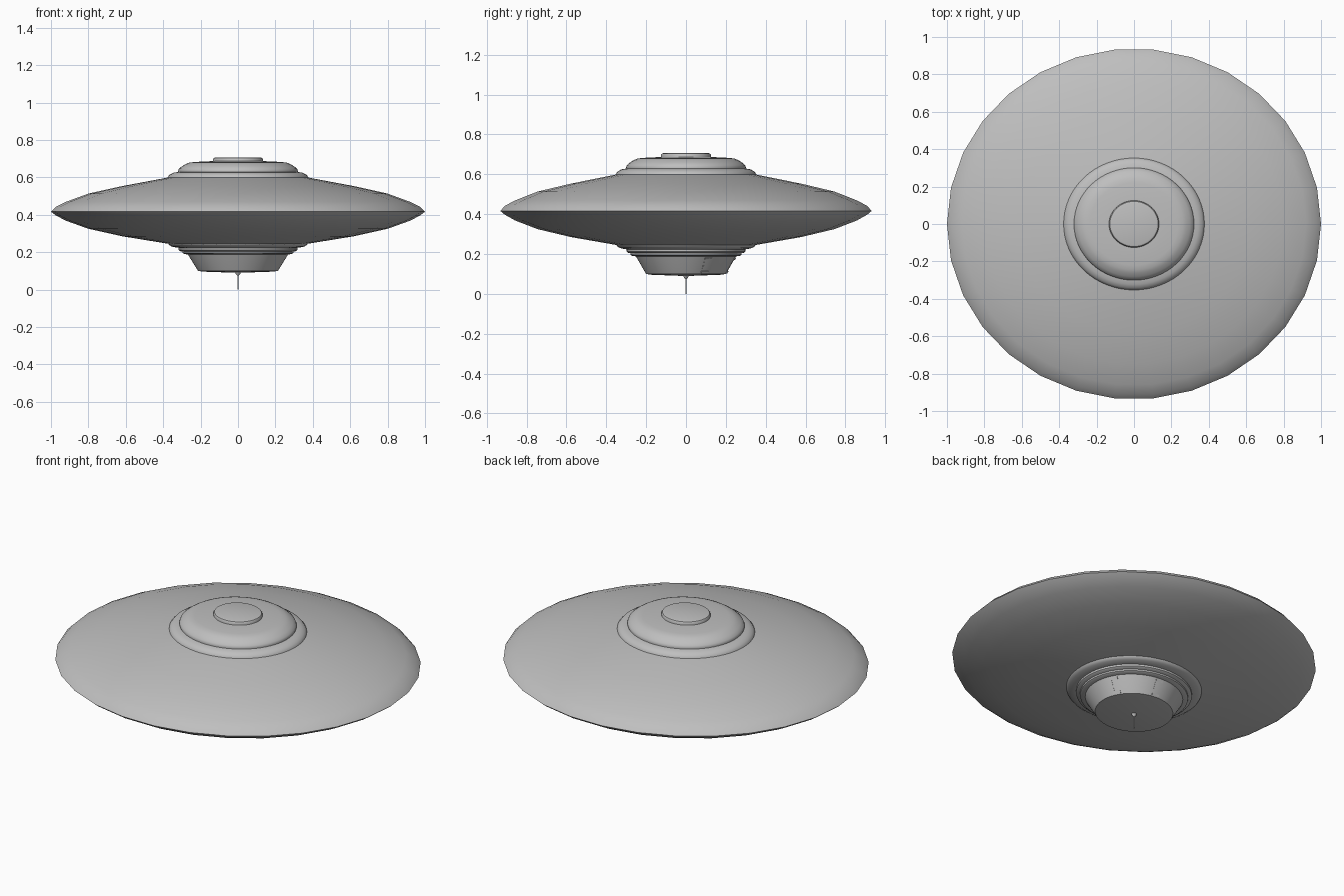
import bpy, bmesh, math
from mathutils import Matrix

if "Cube" in bpy.data.objects:
    bpy.data.objects.remove(bpy.data.objects["Cube"])

SQUASH = 0.937  # the whole craft is slightly narrower front to back

grey = bpy.data.materials.new("hull grey")
grey.diffuse_color = (0.52, 0.52, 0.52, 1)
grey.use_nodes = True
grey.node_tree.nodes["Principled BSDF"].inputs["Base Color"].default_value = grey.diffuse_color


def finish(name, bm, angle=35):
    bmesh.ops.scale(bm, vec=(1, SQUASH, 1), verts=bm.verts)
    bmesh.ops.recalc_face_normals(bm, faces=bm.faces)
    mesh = bpy.data.meshes.new(name)
    bm.to_mesh(mesh)
    bm.free()
    mesh.materials.append(grey)
    obj = bpy.data.objects.new(name, mesh)
    bpy.context.collection.objects.link(obj)
    bpy.ops.object.select_all(action='DESELECT')
    obj.select_set(True)
    bpy.context.view_layer.objects.active = obj
    bpy.ops.object.shade_smooth_by_angle(angle=math.radians(angle))
    return obj


def lathe(name, profile, sides, angle=35):
    """Spin (radius, height) points around z; open ends are capped."""
    bm = bmesh.new()
    rings = []
    for r, z in profile:
        rings.append([bm.verts.new((r * math.cos(2 * math.pi * i / sides),
                                    r * math.sin(2 * math.pi * i / sides), z))
                      for i in range(sides)])
    for a, b in zip(rings, rings[1:]):
        for i in range(sides):
            j = (i + 1) % sides
            bm.faces.new((a[i], a[j], b[j], b[i]))
    bm.faces.new(rings[0])
    bm.faces.new(rings[-1])
    return finish(name, bm, angle)


# Saucer hull, with a crisp rim
lathe("saucer_hull", [
    (0.30, 0.235), (0.38, 0.246), (0.62, 0.285), (0.80, 0.325), (0.92, 0.368),
    (0.975, 0.397), (1.0, 0.416), (0.975, 0.442), (0.92, 0.469),
    (0.80, 0.513), (0.62, 0.553), (0.38, 0.598), (0.30, 0.605)], 30, 30)

# Upper collar, dome and cap
lathe("upper_collar", [(0.378, 0.59), (0.376, 0.602), (0.365, 0.615),
                       (0.345, 0.625), (0.31, 0.630)], 64)
lathe("dome", [(0.318, 0.62), (0.321, 0.634), (0.316, 0.646), (0.30, 0.659),
               (0.28, 0.671), (0.262, 0.678), (0.235, 0.682), (0.13, 0.687)], 64)
lathe("dome_cap", [(0.134, 0.68), (0.134, 0.696), (0.129, 0.704),
                   (0.118, 0.707)], 48)

# Stepped rings below the hull
lathe("lower_collar", [(0.375, 0.252), (0.37, 0.240), (0.355, 0.230),
                       (0.325, 0.224), (0.30, 0.222)], 64)
lathe("middle_ring", [(0.318, 0.23), (0.318, 0.212), (0.308, 0.205),
                      (0.28, 0.202)], 64)
lathe("inner_ring", [(0.298, 0.21), (0.296, 0.195), (0.285, 0.189),
                     (0.25, 0.188)], 64)

# Tapered gondola with a shallow dished floor
lathe("gondola", [(0.274, 0.20), (0.268, 0.188), (0.214, 0.100),
                  (0.19, 0.096), (0.02, 0.090)], 64)

# Antenna and its small conical mount
lathe("antenna_mount", [(0.016, 0.095), (0.013, 0.085), (0.004, 0.074)], 12)
lathe("antenna", [(0.003, 0.09), (0.003, 0.02), (0.0015, 0.0)], 8)


# Hatches on the gondola wall: brackets top and bottom, rungs along one side
def wall_plate(bm, azimuth, height, width, tall, thick):
    r = 0.214 + (height - 0.100) * 0.054 / 0.088
    tilt = math.atan2(0.054, 0.088)
    turn = Matrix.Rotation(azimuth, 4, 'Z')
    place = turn @ Matrix.Translation((r, 0, height)) @ Matrix.Rotation(tilt, 4, 'Y')
    bmesh.ops.create_cube(bm, size=1, matrix=place @ Matrix.Diagonal(
        (thick, width, tall, 1)))


for number, degrees in enumerate((27, 84), 1):
    bm = bmesh.new()
    mid = math.radians(degrees)
    for height in (0.176, 0.110):
        wall_plate(bm, mid, height, 0.042, 0.012, 0.008)
    for step in range(6):
        wall_plate(bm, mid - 0.075, 0.121 + step * 0.009, 0.006, 0.005, 0.004)
    finish(f"hatch_fittings_{number}", bm)
